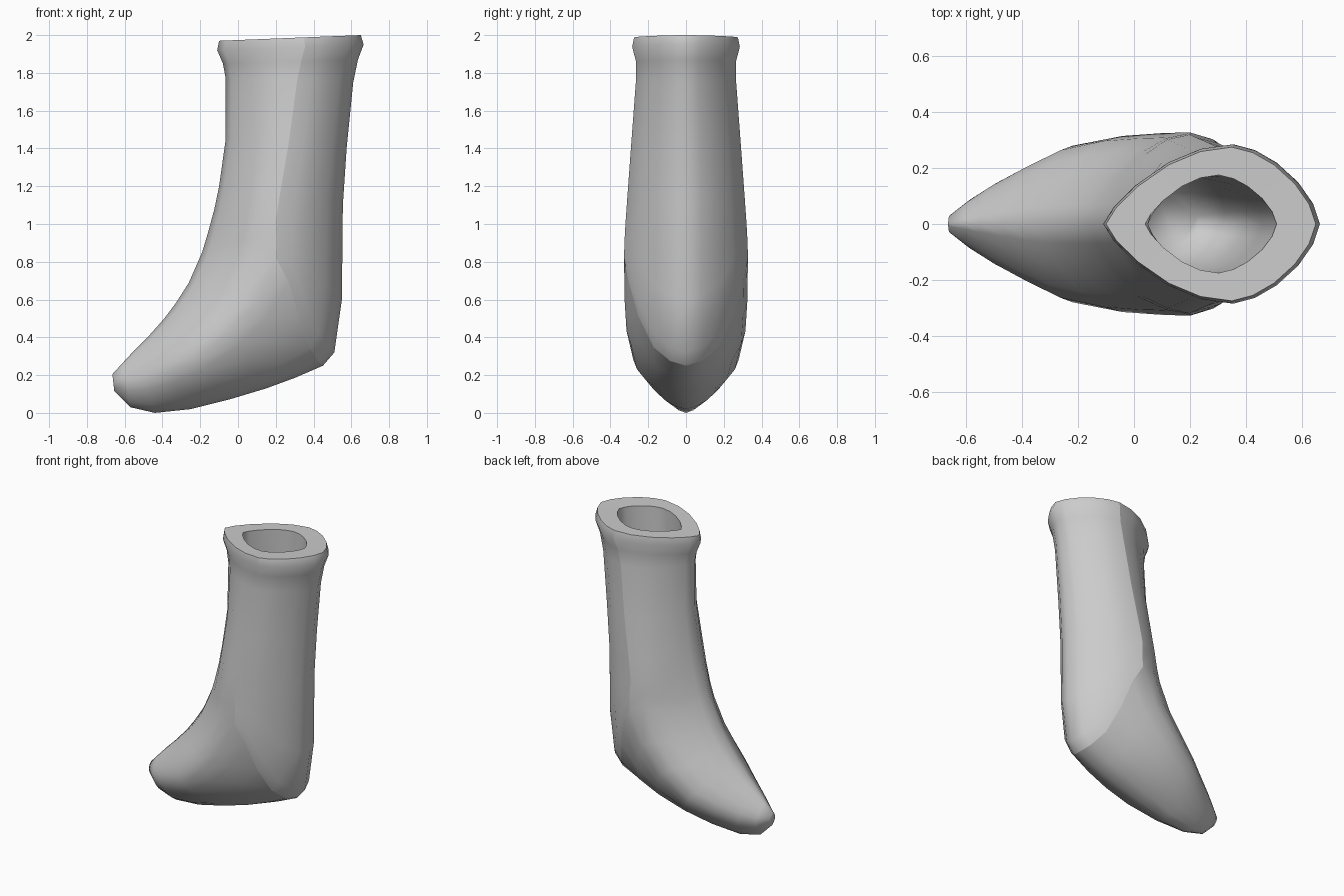
import bpy
import bmesh
import math

cube = bpy.data.objects.get("Cube")
if cube:
    bpy.data.objects.remove(cube, do_unlink=True)

# Section: instep x, z, back x, z, half width, crease position, bow x, z
LINING = [
    (-.08, .62, .24, .36, .12, .5, 0, 0),
    (-.04, .85, .40, .62, .18, .5, 0, 0),
    (.05, 1.4, .46, 1.38, .18, .52, 0, 0),
    (.04, 1.975, .51, 1.992, .175, .56, 0, 0),
]
LEG = [
    (-.10, 1.97, .65, 2, .275, .6, 0, 0),
    (-.11, 1.92, .665, 1.95, .285, .6, 0, 0),
    (-.08, 1.85, .635, 1.87, .265, .58, 0, 0),
    (-.065, 1.77, .61, 1.75, .265, .56, 0, 0),
    (-.065, 1.45, .575, 1.4, .29, .52, 0, 0),
    (-.10, 1.2, .555, 1.1, .31, .49, 0, 0),
    (-.125, 1.08, .55, .6, .32, .48, 0, .16),
    (-.16, .95, .51, .32, .326, .5, .03, .27),
    (-.19, .85, .45, .25, .328, .5, .07, .27),
]
FOOT = [
    (-.26, .69, .3, .185, .325, .5, .08, .16),
    (-.33, .58, .15, .13, .315, .5, .05, .08),
    (-.39, .5, -.05, .07, .28, .5, 0, 0),
    (-.47, .41, -.25, .02, .215, .5, 0, 0),
    (-.55, .33, -.44, 0, .145, .5, 0, 0),
    (-.61, .265, -.57, .03, .085, .5, 0, 0),
    (-.665, .205, -.655, .115, .03, .5, 0, 0),
]

FRONT_STEPS = (0, .08, .25, .5, .75)
BACK_STEPS = (0, .25, .5, .75, .92, 1)
HALF = len(FRONT_STEPS) + len(BACK_STEPS) - 1
CREASE = len(FRONT_STEPS)


def half_profile(crease):
    """Fraction from instep to back, with relative width, for one side."""
    front = [(t * crease, math.sin(t * math.pi / 2) ** .75) for t in FRONT_STEPS]
    back = [(crease + s * (1 - crease), (1 - s ** 1.6) ** .65) for s in BACK_STEPS]
    return front + back


def section_ring(bm, section):
    """One closed loop of vertices around the sock."""
    front_x, front_z, back_x, back_z, width, crease, bow_x, bow_z = section
    side = half_profile(crease)
    mirrored = [(u, -w) for u, w in reversed(side[1:-1])]
    ring = []
    for u, w in side + mirrored:
        bow = (4 * u * (1 - u)) ** 3
        x = front_x + (back_x - front_x) * u + bow_x * bow
        z = front_z + (back_z - front_z) * u + bow_z * bow
        ring.append(bm.verts.new((x, w * width, z)))
    return ring


def mark_sharp(bm, vert_a, vert_b):
    bm.edges.get((vert_a, vert_b)).smooth = False


# Loft the lining, rim, leg and foot as one continuous skin
bm = bmesh.new()
rings = [section_ring(bm, s) for s in LINING + LEG + FOOT]
count = len(rings[0])
for upper, lower in zip(rings, rings[1:]):
    for i in range(count):
        j = (i + 1) % count
        bm.faces.new((upper[i], upper[j], lower[j], lower[i]))
bm.faces.new(rings[0])
bm.faces.new(list(reversed(rings[-1])))
bmesh.ops.recalc_face_normals(bm, faces=bm.faces)
for face in bm.faces:
    face.smooth = True

# Sharp borders of the flat rim
rim = len(LINING)
for ring in (rings[rim - 1], rings[rim]):
    for i in range(count):
        mark_sharp(bm, ring[i], ring[(i + 1) % count])

# Creases down both sides of the leg, meeting around the heel
leg_rings = rings[rim:rim + len(LEG)]
for column in (CREASE, count - CREASE):
    for upper, lower in zip(leg_rings, leg_rings[1:]):
        mark_sharp(bm, upper[column], lower[column])
heel = leg_rings[-1]
for i in range(CREASE, count - CREASE):
    mark_sharp(bm, heel[i], heel[i + 1])

mesh = bpy.data.meshes.new("sock")
bm.to_mesh(mesh)
bm.free()
sock = bpy.data.objects.new("sock", mesh)
bpy.context.collection.objects.link(sock)

# Plain grey cloth
cloth = bpy.data.materials.new("grey_cloth")
cloth.use_nodes = True
colour = (.6, .6, .6, 1)
cloth.diffuse_color = colour
cloth.node_tree.nodes["Principled BSDF"].inputs["Base Color"].default_value = colour
mesh.materials.append(cloth)
